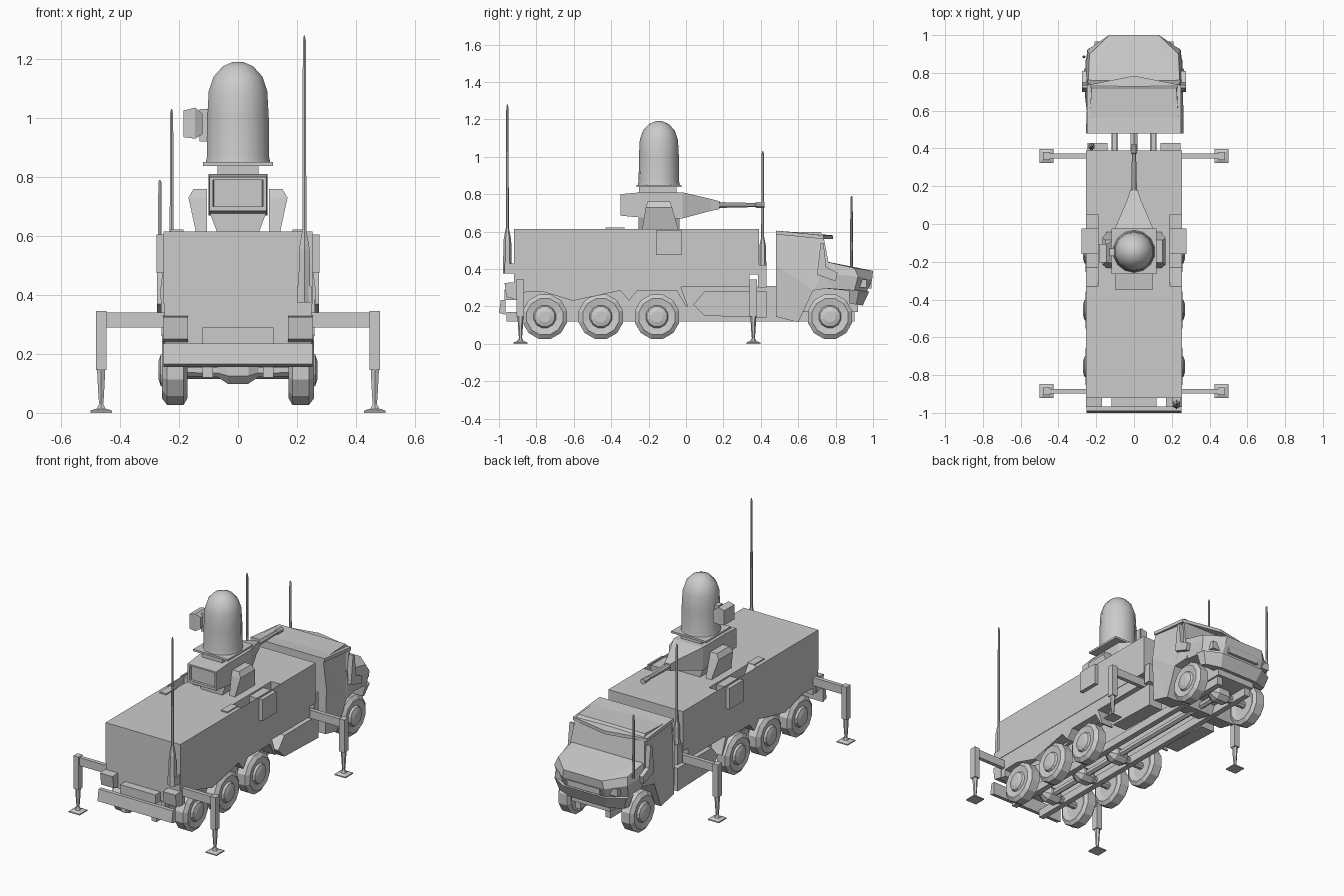
import bpy, bmesh
from math import sin, cos, tau

if "Cube" in bpy.data.objects:
    bpy.data.objects.remove(bpy.data.objects["Cube"])


def loft(name, rings):
    """Skin a list of equal-length point rings and cap both ends."""
    bm = bmesh.new()
    vs = [[bm.verts.new(p) for p in r] for r in rings]
    n = len(rings[0])
    for a, b in zip(vs, vs[1:]):
        for i in range(n):
            j = (i + 1) % n
            bm.faces.new((a[i], a[j], b[j], b[i]))
    caps = [bm.faces.new(vs[0]), bm.faces.new(vs[-1])]
    if n > 4:
        bmesh.ops.triangulate(bm, faces=caps)
    bmesh.ops.recalc_face_normals(bm, faces=bm.faces)
    me = bpy.data.meshes.new(name)
    bm.to_mesh(me)
    bm.free()
    ob = bpy.data.objects.new(name, me)
    bpy.context.collection.objects.link(ob)
    return ob


def prism(name, yz, x0, x1):
    return loft(name, [[(x, y, z) for y, z in yz] for x in (x0, x1)])


def box(name, x0, x1, y0, y1, z0, z1):
    return prism(name, [(y0, z0), (y1, z0), (y1, z1), (y0, z1)], x0, x1)


def lathe(name, prof, axis, c, n=12):
    """Revolve (position, radius) pairs round an axis through c."""
    rings = []
    for t, r in prof:
        ring = []
        for i in range(n):
            a = tau * (i + .5) / n
            u, v = r * cos(a), r * sin(a)
            ring.append({'x': (c[0] + t, c[1] + u, c[2] + v),
                         'y': (c[0] + u, c[1] + t, c[2] + v),
                         'z': (c[0] + u, c[1] + v, c[2] + t)}[axis])
        rings.append(ring)
    return loft(name, rings)


def rects_y(name, secs):
    """Loft rectangles (y, half width, z0, z1) along y."""
    return loft(name, [[(-w, y, a), (w, y, a), (w, y, b), (-w, y, b)] for y, w, a, b in secs])


# Container body: core, plus side skins with the turret notch
box("body_core", -.19, .19, -.92, .39, .37, .615)
notched = [(-.92, .37), (.39, .37), (.39, .615), (.05, .615), (.05, .47),
           (-.23, .47), (-.33, .615), (-.92, .615)]
fender = [(-.87, .31), (-.87, .275), (-.65, .285), (-.605, .23), (-.56, .285),
          (-.35, .285), (-.305, .23), (-.26, .285), (-.05, .285), (.0, .2), (.01, .2), (-.03, .31)]
tank = [(.04, .21), (.1, .28), (.43, .28), (.43, .14), (.1, .15)]
box("bed", -.25, .25, -.87, .34, .305, .37)
for s, side in ((-1, "left"), (1, "right")):
    prism("body_side_" + side, notched, s * .19, s * .253)
    prism("fender_" + side, fender, s * .17, s * .25)
    prism("side_tank_" + side, tank, s * .15, s * .245)
    box("notch_box_" + side, s * .19, s * .277, -.16, -.025, .475, .605)
    box("notch_rib_" + side, s * .185, s * .23, -.43, -.33, .61, .622)
    box("front_locker_" + side, s * .14, s * .245, .385, .43, .3, .42)
    # Chassis rails and tail lamps
    box("chassis_rail_" + side, s * .085, s * .12, -.96, .9, .12, .17)
    box("rail_riser_" + side, s * .09, s * .115, -.87, .5, .165, .31)
    prism("tail_lamp_" + side, [(-.96, .25), (-.9, .235), (-.9, .33), (-.97, .325)], s * .17, s * .255)

# Axles, drive shaft and wheels
tyre = [(.185, .07), (.172, .1), (.185, .123), (.24, .123), (.257, .1),
        (.25, .062), (.262, .055), (.27, .03)]
for k, y in enumerate((-.755, -.455, -.155, .77)):
    lathe(f"axle_{k}", [(-.19, .022), (-.07, .025), (-.035, .05), (.035, .05), (.07, .025), (.19, .022)],
          'x', (0, y, .145), 8)
    for s in (-1, 1):
        lathe(f"wheel_{k}_{'right' if s > 0 else 'left'}", [(s * t, r) for t, r in tyre], 'x', (0, y, .145))
lathe("drive_shaft", [(-.8, .02), (.77, .02)], 'y', (0, 0, .145), 6)

# Rear bumper and crossmembers
prism("rear_bumper", [(-1, .165), (-.965, .155), (-.965, .235), (-.99, .235)], -.252, .252)
box("rear_bumper_top", -.12, .12, -.97, -.92, .235, .29)
box("rear_crossmember", -.25, .25, -.92, -.87, .235, .37)

# Stabiliser legs
for y, end in ((.36, "front"), (-.885, "rear")):
    box(f"outrigger_beam_{end}", -.45, .45, y - .012, y + .012, .29, .34)
    for s, side in ((-1, "left"), (1, "right")):
        n, c = f"outrigger_{end}_{side}", s * .464
        box(n + "_leg", c - .018, c + .018, y - .02, y + .02, .145, .345)
        lathe(n + "_ram", [(.01, .02), (.03, .008), (.06, .011), (.145, .016)], 'z', (c, y, 0), 6)
        loft(n + "_foot", [[(c + a * r, y + b * r, z) for a, b in ((-1, -1), (1, -1), (1, 1), (-1, 1))]
                           for z, r in ((0, .037), (.007, .037), (.014, .02))])

# Cab: side outline with a half width at each point
cab = [(.48, .145, .255), (.6, .115, .25), (.64, .2, .255), (.68, .285, .26), (.78, .3, .25),
       (.76, .445, .25), (.735, .575, .235), (.72, .598, .225), (.48, .598, .24), (.48, .42, .263)]
loft("cab", [[(s * w, y, z) for y, z, w in cab] for s in (-1, 1)])
# Roof sheet with pointed visor
roof = [(-.25, .48), (.25, .48), (.25, .735), (0, .785), (-.25, .735)]
loft("roof_visor", [[(x, y, z - (.025 if y > .7 else 0)) for x, y in roof] for z in (.585, .605)])


def plan(w, tip, y1, y2, zs, y0=.7):
    """Chamfered nose outline with heights for back, corner and tip."""
    h = [(w, y0, zs[0]), (w - .01, y1, zs[1]), (tip, y2, zs[2])]
    return h + [(-x, y, z) for x, y, z in reversed(h)]


# Hood, grille, bumper
loft("hood", [plan(.25, .14, .9, .965, (.3, .285, .275)),
              plan(.258, .14, .92, .995, (.38, .36, .34)),
              plan(.245, .13, .9, 1.0, (.45, .405, .39))])
loft("front_bumper", [plan(.23, .13, .91, .945, (.215, .21, .205), .875),
                      plan(.255, .15, .925, .98, (.29, .285, .28), .87)])
box("engine_underside", -.13, .13, .6, .92, .17, .3)
box("grille", -.11, .11, .97, .992, .295, .33)
mirror = [(.7, .37), (.72, .54), (.735, .54), (.75, .41), (.81, .38), (.8, .335)]
for s, side in ((-1, "left"), (1, "right")):
    prism("mirror_" + side, mirror, s * .245, s * .275)
    box("headlight_" + side, s * .15, s * .21, .9, .965, .3, .345)

# Turret: pedestal, brackets, gun housing, barrel
loft("pedestal", [[(a * w, -.145 + b * .11, z) for a, b in ((-1, -1), (1, -1), (1, 1), (-1, 1))]
                  for z, w in ((.61, .07), (.69, .1))])
for s, side in ((-1, "left"), (1, "right")):
    loft("turret_bracket_" + side,
         [[(s * a, y0, z), (s * b, y0, z), (s * b, y1, z), (s * a, y1, z)] for z, a, b, y0, y1 in
          ((.61, .105, .142, -.235, -.04), (.73, .105, .168, -.215, -.075), (.76, .105, .15, -.205, -.085))])
rects_y("gun_housing", [(-.335, .082, .7, .79), (-.35, .085, .7, .79), (-.35, .097, .685, .8),
                        (-.24, .1, .675, .81), (-.02, .1, .67, .81), (.13, .035, .71, .775), (.18, .02, .72, .762)])
lathe("gun_barrel", [(.16, .018), (.24, .015), (.37, .012), (.375, .017), (.42, .017)], 'y', (0, 0, .742), 8)

# Radar dome and sensor
rects_y("dome_neck", [(-.25, .07, .8, .845), (-.05, .07, .8, .845)])
box("dome_platform", -.118, .118, -.265, -.025, .838, .85)
dome = lathe("radar_dome", [(.85, .112), (.87, .108), (1.0, .107), (1.09, .102), (1.14, .085),
                            (1.175, .053), (1.19, .018)], 'z', (0, -.145, 0), 14)
bpy.context.view_layer.objects.active = dome
dome.select_set(True)
bpy.ops.object.shade_smooth_by_angle(angle=.6)
dome.select_set(False)
loft("sensor_box", [[(x, y, z0), (x, y, z1), (x, y + .1, z1), (x, y + .1, z0)] for x, y, z0, z1 in
                    ((-.185, -.205, .935, 1.025), (-.145, -.205, .93, 1.035), (-.12, -.19, .945, 1.015))])
box("sensor_arm", -.13, -.09, -.17, -.13, .92, 1.03)

# Whip antennas
for name, x, y, z0, z1, r in (("rear", .225, -.955, .375, 1.28, .024), ("middle", -.225, .41, .4, 1.03, .02),
                              ("cab", -.265, .885, .4, .79, .008)):
    h = z1 - z0
    lathe(name + "_antenna", [(0, r), (h * .2, r * .85), (h * .27, .008), (h * .98, .006), (h, .002)],
          'z', (x, y, z0), 6)
box("rear_antenna_mount", .2, .25, -.97, -.91, .375, .43)
